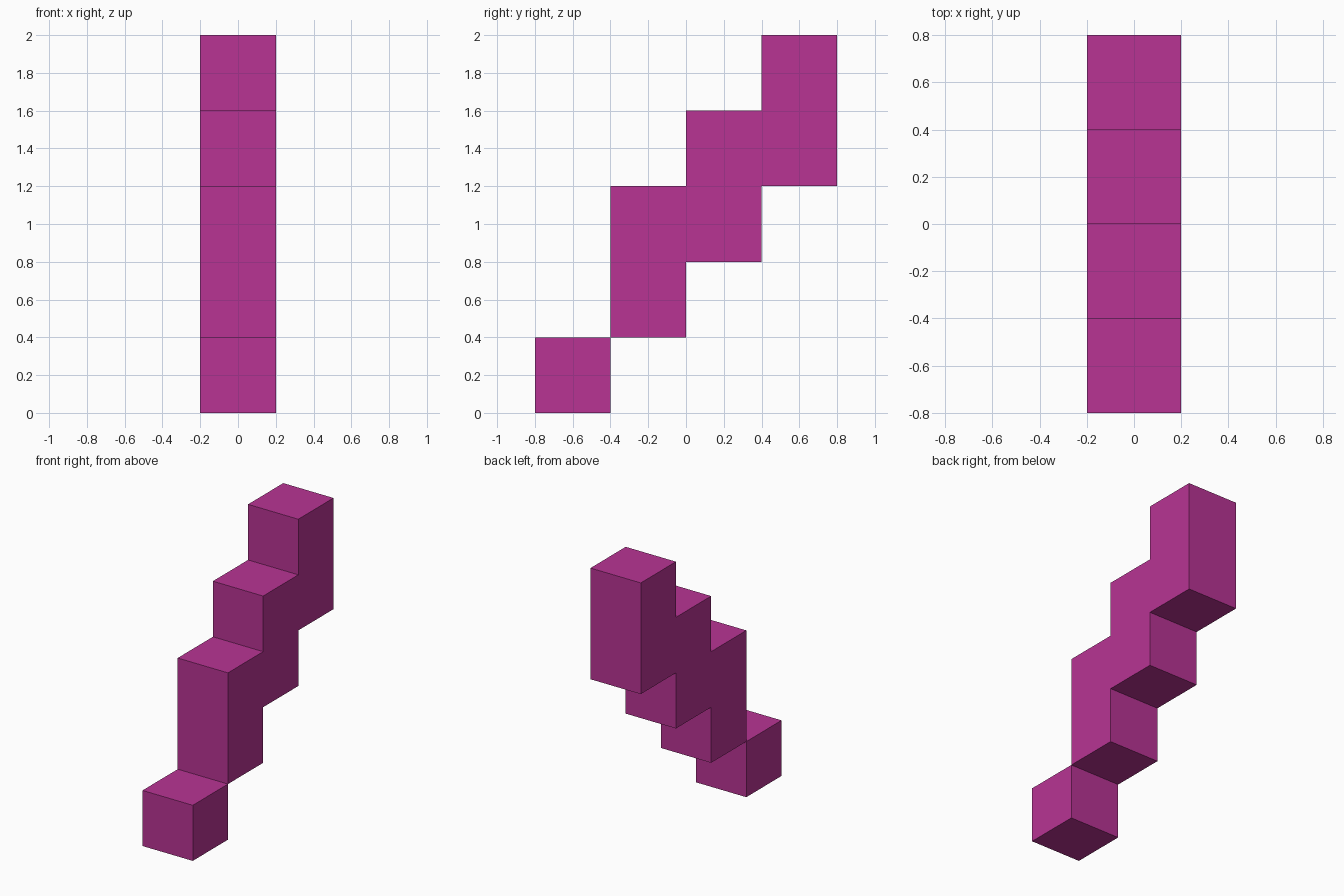
import bpy
import bmesh

cube = bpy.data.objects.get("Cube")
if cube:
    bpy.data.objects.remove(cube, do_unlink=True)

U = 0.4  # block size

# Single flat colour
magenta = bpy.data.materials.new("magenta")
magenta.use_nodes = True
colour = (0.479, 0.034, 0.296, 1.0)
magenta.diffuse_color = colour
bsdf = next(n for n in magenta.node_tree.nodes if n.type == 'BSDF_PRINCIPLED')
bsdf.inputs["Base Color"].default_value = colour
bsdf.inputs["Roughness"].default_value = 0.8


def extrude_profile(name, profile):
    """Solid one block wide, from a (y, z) outline measured in blocks."""
    bm = bmesh.new()
    face = bm.faces.new([bm.verts.new((-U / 2, y * U, z * U)) for y, z in profile])
    result = bmesh.ops.extrude_face_region(bm, geom=[face])
    moved = [v for v in result["geom"] if isinstance(v, bmesh.types.BMVert)]
    bmesh.ops.translate(bm, verts=moved, vec=(U, 0, 0))
    bmesh.ops.recalc_face_normals(bm, faces=bm.faces)
    mesh = bpy.data.meshes.new(name)
    bm.to_mesh(mesh)
    bm.free()
    mesh.materials.append(magenta)
    obj = bpy.data.objects.new(name, mesh)
    bpy.context.collection.objects.link(obj)
    return obj


# Lowest block, touching the stair along one edge
extrude_profile("bottom_step", [(-2, 0), (-1, 0), (-1, 1), (-2, 1)])

# Three overlapping two-block columns, each one block further back and up
underside, treads = [], []
for i in range(3):
    y = i - 1
    underside += [(y, i + 1), (y + 1, i + 1)]
    treads += [(y, i + 3), (y + 1, i + 3)]
extrude_profile("upper_stair", underside + treads[::-1])
